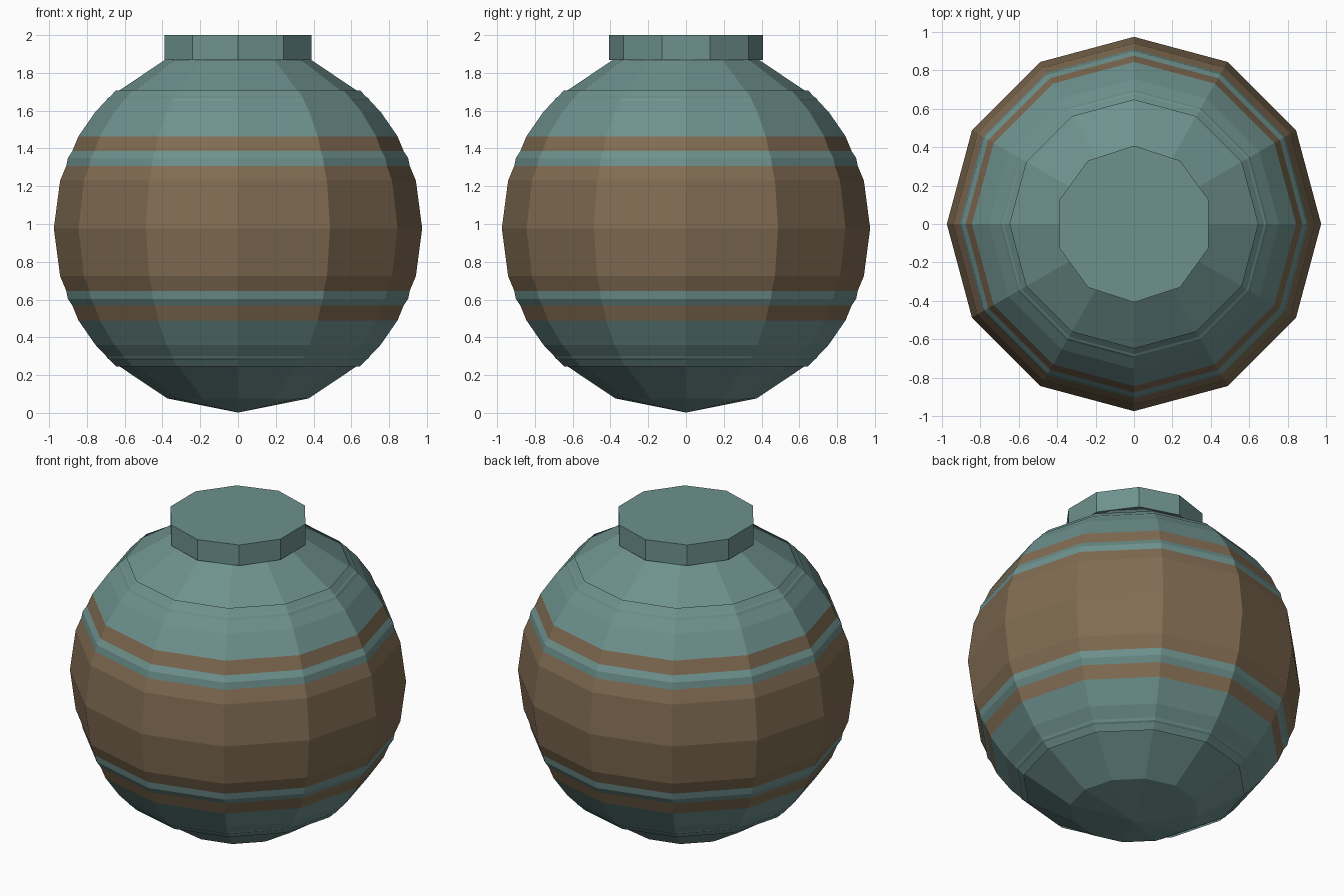
import bpy, bmesh
from math import sin, cos, pi, radians

if "Cube" in bpy.data.objects:
    bpy.data.objects.remove(bpy.data.objects["Cube"])

R, CZ, SIDES = 0.975, 0.977, 12


def material(name, rgb):
    m = bpy.data.materials.new(name)
    m.diffuse_color = (*rgb, 1)
    m.use_nodes = True
    m.node_tree.nodes["Principled BSDF"].inputs["Base Color"].default_value = m.diffuse_color
    return m


teal = material("teal", (0.155, 0.285, 0.27))
brown = material("brown", (0.22, 0.15, 0.085))


def finish(name, bm, mat):
    bmesh.ops.recalc_face_normals(bm, faces=bm.faces)
    me = bpy.data.meshes.new(name)
    bm.to_mesh(me)
    bm.free()
    me.materials.append(mat)
    ob = bpy.data.objects.new(name, me)
    bpy.context.collection.objects.link(ob)
    return ob


def sphere_band(name, polar_angles, mat):
    """Open strip of the sphere between polar angles measured from the top."""
    bm = bmesh.new()
    rings = []
    for deg in polar_angles:
        t = radians(deg)
        rings.append([bm.verts.new((R * sin(t) * cos(2 * pi * i / SIDES),
                                    R * sin(t) * sin(2 * pi * i / SIDES),
                                    CZ + R * cos(t))) for i in range(SIDES)])
    for a, b in zip(rings, rings[1:]):
        for i in range(SIDES):
            j = (i + 1) % SIDES
            bm.faces.new((a[i], b[i], b[j], a[j]))
    return finish(name, bm, mat)


# Ball with coarse rings; its ring edges poke through the bands as stripes
bm = bmesh.new()
bmesh.ops.create_uvsphere(bm, u_segments=SIDES, v_segments=8, radius=R)
bmesh.ops.translate(bm, verts=bm.verts, vec=(0, 0, CZ))
finish("ball", bm, teal)

# Brown belt and the teal bands above and below it
sphere_band("belt", (60, 75, 90, 105, 120), brown)
sphere_band("upper_band", (41.5, 50.75, 60), teal)
sphere_band("lower_band", (120, 129.25, 138.5), teal)

# Ten-sided cap with a corner facing the back
bm = bmesh.new()
bmesh.ops.create_cone(bm, cap_ends=True, segments=10, radius1=0.408,
                      radius2=0.408, depth=0.132)
for v in bm.verts:
    v.co.z += 1.934
finish("cap", bm, teal)
